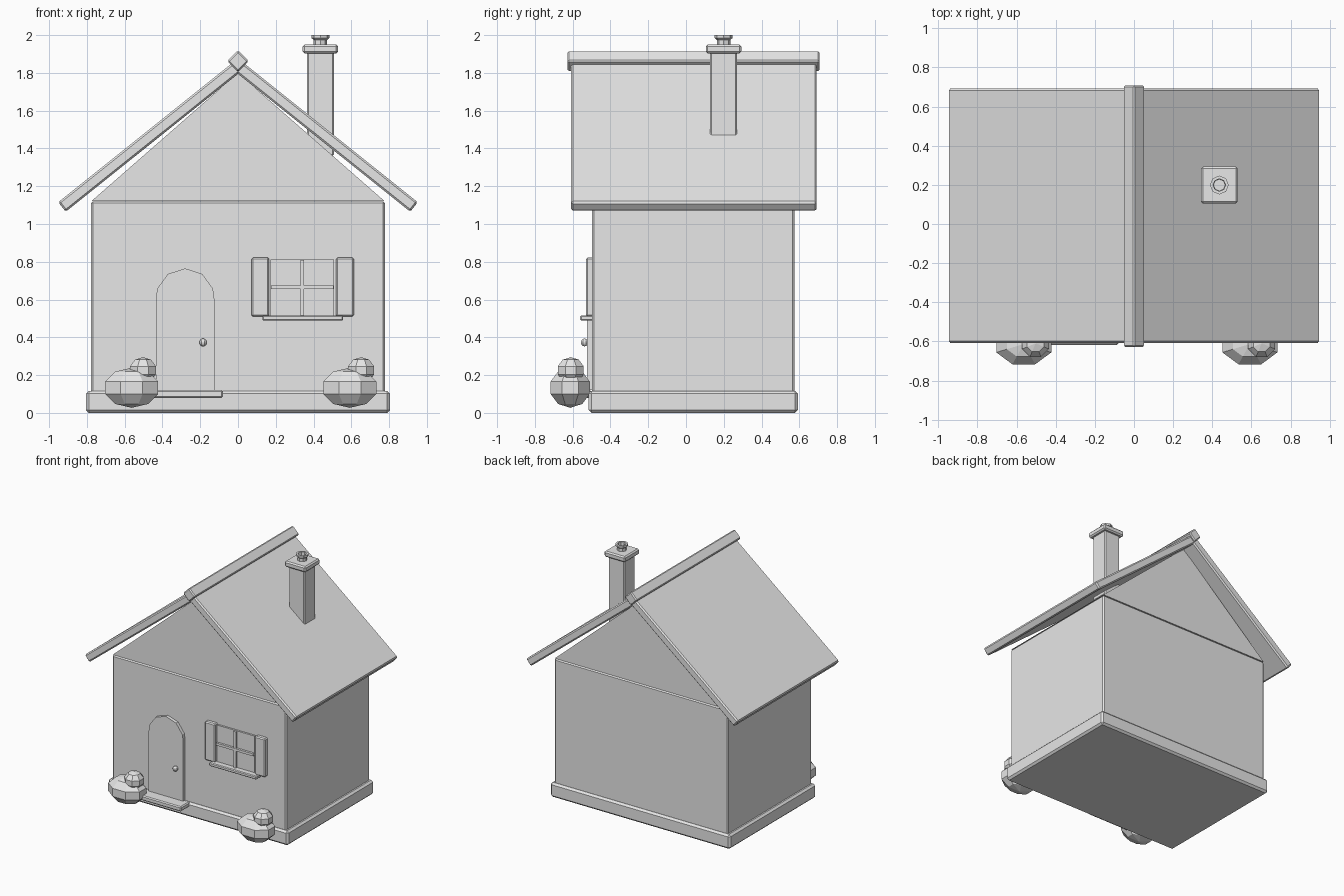
import bpy, bmesh, math
from mathutils import Matrix

cube = bpy.data.objects.get("Cube")
if cube:
    bpy.data.objects.remove(cube, do_unlink=True)

grey = bpy.data.materials.new("light_grey")
grey.use_nodes = True
COLOUR = (0.8, 0.8, 0.8, 1)
grey.diffuse_color = COLOUR
grey.node_tree.nodes["Principled BSDF"].inputs["Base Color"].default_value = COLOUR


def finish(name, bm, bevel=0):
    bmesh.ops.recalc_face_normals(bm, faces=bm.faces)
    mesh = bpy.data.meshes.new(name)
    bm.to_mesh(mesh)
    bm.free()
    mesh.materials.append(grey)
    obj = bpy.data.objects.new(name, mesh)
    bpy.context.collection.objects.link(obj)
    if bevel:
        mod = obj.modifiers.new("Bevel", "BEVEL")
        mod.width = bevel
        mod.segments = 1
    return obj


def box(name, x, y, z, bevel=0.0):
    """Box from (min, max) pairs, origin at its centre."""
    bm = bmesh.new()
    bmesh.ops.create_cube(bm, size=1)
    bmesh.ops.scale(bm, vec=[b - a for a, b in (x, y, z)], verts=bm.verts)
    obj = finish(name, bm, bevel)
    obj.location = [(a + b) / 2 for a, b in (x, y, z)]
    return obj


def prism(name, outline, y0, y1, bevel=0.0):
    """Extrude an x-z outline along y."""
    bm = bmesh.new()
    face = bm.faces.new([bm.verts.new((x, y0, z)) for x, z in outline])
    ext = bmesh.ops.extrude_face_region(bm, geom=[face])
    verts = [v for v in ext["geom"] if isinstance(v, bmesh.types.BMVert)]
    bmesh.ops.translate(bm, vec=(0, y1 - y0, 0), verts=verts)
    return finish(name, bm, bevel)


def ball(name, centre, radii, segments=8, rings=5):
    bm = bmesh.new()
    bmesh.ops.create_uvsphere(bm, u_segments=segments, v_segments=rings, radius=1)
    bmesh.ops.rotate(bm, matrix=Matrix.Rotation(math.pi / segments, 3, "Z"), verts=bm.verts)
    bmesh.ops.scale(bm, vec=radii, verts=bm.verts)
    obj = finish(name, bm)
    obj.location = centre
    return obj


# Body
box("foundation", (-0.805, 0.805), (-0.515, 0.592), (0, 0.117), 0.015)
box("walls", (-0.778, 0.778), (-0.497, 0.575), (0.1, 1.12), 0.01)
prism("gable", [(-0.775, 1.122), (0.775, 1.122), (0, 1.8)], -0.494, 0.572)

# Roof: two tilted slabs and a square ridge beam on edge
EAVE_X, EAVE_Z, RIDGE_Z = 0.932, 1.09, 1.835
pitch = math.atan2(RIDGE_Z - EAVE_Z, EAVE_X)
half = math.hypot(EAVE_X, RIDGE_Z - EAVE_Z) / 2
for side, label in ((1, "left"), (-1, "right")):
    slab = box(label + "_roof_slab", (-half, half), (-0.608, 0.692), (-0.032, 0.032), 0.01)
    slab.location.x = side * EAVE_X / 2
    slab.location.z = (EAVE_Z + RIDGE_Z) / 2
    slab.rotation_euler.y = side * pitch
ridge = box("ridge_beam", (-0.04, 0.04), (-0.628, 0.708), (1.822, 1.902), 0.008)
ridge.rotation_euler.y = math.pi / 4

# Chimney with cap and hollow pot
CX, CY = 0.436, 0.199
box("chimney_stack", (CX - 0.071, CX + 0.071), (CY - 0.071, CY + 0.071), (1.36, 1.91), 0.008)
box("chimney_cap", (CX - 0.094, CX + 0.094), (CY - 0.094, CY + 0.094), (1.903, 1.95), 0.01)
bm = bmesh.new()
profile = [(0.036, 1.945), (0.036, 1.975), (0.048, 1.985), (0.048, 2.0),
           (0.032, 2.0), (0.03, 1.965), (0, 1.965)]
points = [bm.verts.new((r, 0, z)) for r, z in profile]
edges = [bm.edges.new(pair) for pair in zip(points, points[1:])]
bmesh.ops.spin(bm, geom=points + edges, axis=(0, 0, 1), cent=(0, 0, 0),
               angle=math.tau, steps=8)
bmesh.ops.remove_doubles(bm, verts=bm.verts, dist=0.0005)
pot = finish("chimney_pot", bm)
pot.location = (CX, CY, 0)

# Arched door, knob and step
DOOR_X, SPRING_Z, DOOR_R = -0.28, 0.61, 0.155
arch = [(DOOR_X + DOOR_R * math.cos(math.radians(a)),
         SPRING_Z + DOOR_R * math.sin(math.radians(a))) for a in range(18, 180, 36)]
left, right = DOOR_X - DOOR_R, DOOR_X + DOOR_R
prism("door", [(left, 0.12), (right, 0.12), (right, 0.6)] + arch + [(left, 0.6)],
      -0.523, -0.48)
ball("door_knob", (-0.185, -0.537, 0.373), (0.021, 0.021, 0.021), 8, 6)
box("door_step", (-0.48, -0.08), (-0.617, -0.5), (0.08, 0.12), 0.008)

# Window with bars, shutters and sill
box("window_pane", (0.172, 0.508), (-0.512, -0.48), (0.51, 0.812))
box("window_upright_bar", (0.33, 0.35), (-0.528, -0.49), (0.51, 0.81))
box("window_cross_bar", (0.174, 0.506), (-0.53, -0.49), (0.655, 0.675))
for label, x in (("right", 0.118), ("left", 0.566)):
    box(label + "_shutter", (x - 0.047, x + 0.047), (-0.53, -0.485), (0.51, 0.822), 0.008)
box("window_sill", (0.13, 0.556), (-0.56, -0.48), (0.488, 0.516), 0.006)

# Two-part bushes beside the front corners
for label, x in (("right", -0.563), ("left", 0.592)):
    ball(label + "_bush", (x, -0.613, 0.133), (0.16, 0.118, 0.106))
    ball(label + "_bush_top", (x + 0.06, -0.61, 0.225), (0.078, 0.078, 0.07))
